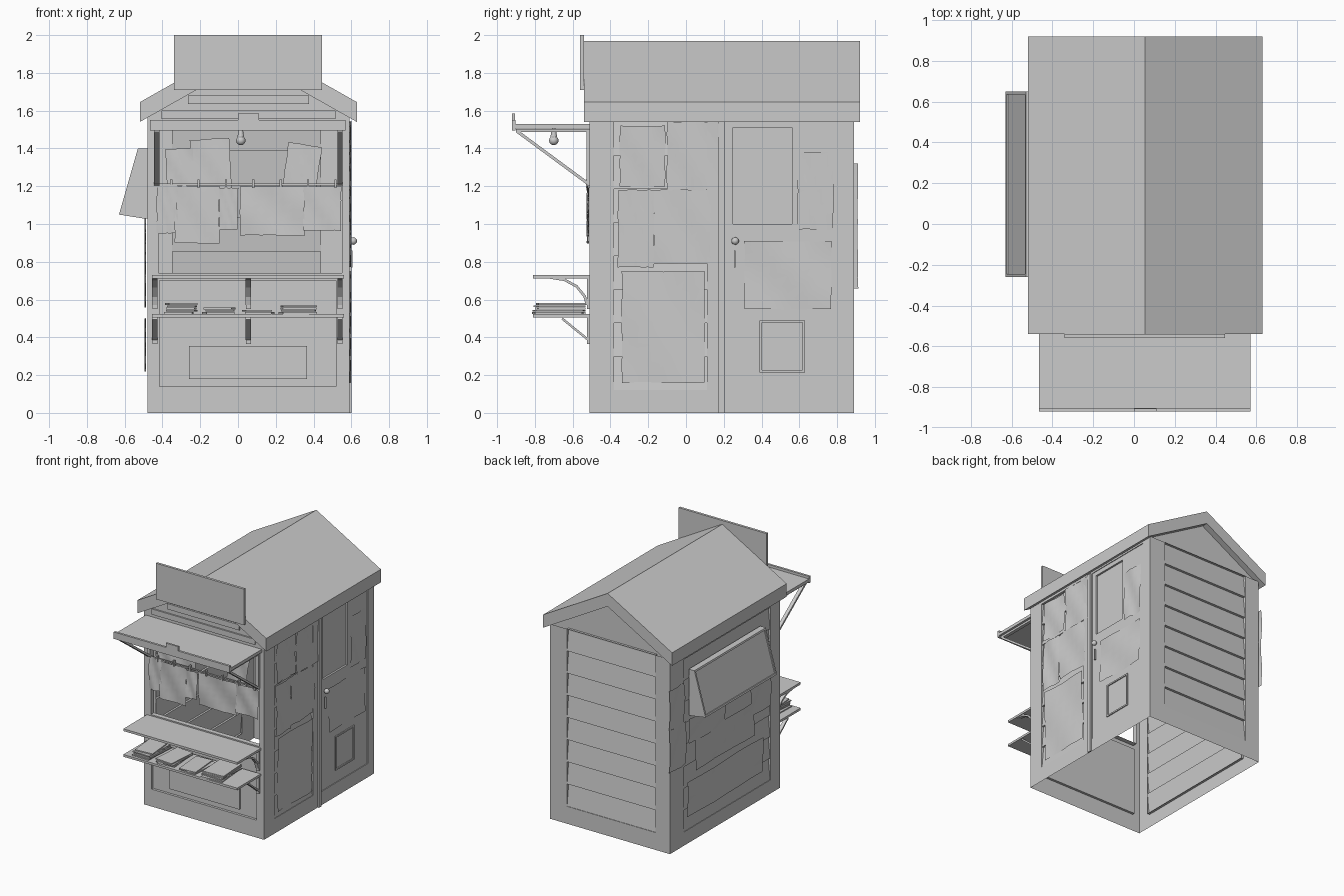
import bpy, bmesh, math, random
from mathutils import Vector

if "Cube" in bpy.data.objects:
    bpy.data.objects.remove(bpy.data.objects["Cube"])
random.seed(4)

X0, X1, Y0, Y1, CX = -0.48, 0.59, -0.51, 0.89, 0.055
# wall coordinates: (u along wall, v up, d outward)
FRONT = lambda u, v, d: (u, Y0 - d, v)
BACK = lambda u, v, d: (u, Y1 + d, v)
LEFT = lambda u, v, d: (X0 - d, u, v)
RIGHT = lambda u, v, d: (X1 + d, u, v)


def make(name, verts, faces):
    me = bpy.data.meshes.new(name)
    me.from_pydata([Vector(v) for v in verts], [], faces)
    bm = bmesh.new()
    bm.from_mesh(me)
    bmesh.ops.recalc_face_normals(bm, faces=bm.faces)
    bm.to_mesh(me)
    bm.free()
    ob = bpy.data.objects.new(name, me)
    bpy.context.collection.objects.link(ob)
    return ob


def prism(name, a, b):
    """Solid joining two matching outlines."""
    n = len(a)
    sides = [(i, (i + 1) % n, n + (i + 1) % n, n + i) for i in range(n)]
    return make(name, a + b, sides + [tuple(range(n))[::-1], tuple(range(n, 2 * n))])


def box(name, x0, x1, y0, y1, z0, z1):
    ring = lambda z: [(x0, y0, z), (x1, y0, z), (x1, y1, z), (x0, y1, z)]
    return prism(name, ring(z0), ring(z1))


def slab(name, wall, u0, u1, v0, v1, d0, d1):
    ring = lambda d: [wall(u0, v0, d), wall(u1, v0, d), wall(u1, v1, d), wall(u0, v1, d)]
    return prism(name, ring(d0), ring(d1))


def rim(name, wall, u0, u1, v0, v1, w, d):
    for i, r in enumerate([(u0, u1, v0, v0 + w), (u0, u1, v1 - w, v1),
                           (u0, u0 + w, v0 + w, v1 - w), (u1 - w, u1, v0 + w, v1 - w)]):
        slab(f"{name}_{i}", wall, *r, 0, d)


def strut(name, x, path, w=0.016, t=0.014):
    """Bar following a (y, z) path at a fixed x."""
    off = []
    for i, p in enumerate(path):
        a, b = path[max(i - 1, 0)], path[min(i + 1, len(path) - 1)]
        l = math.hypot(b[0] - a[0], b[1] - a[1])
        off.append((p[0] - (b[1] - a[1]) / l * w, p[1] + (b[0] - a[0]) / l * w))
    verts, faces = [], []
    for p, q in zip(path, off):
        verts += [(x - t, *p), (x + t, *p), (x + t, *q), (x - t, *q)]
    for k in range(0, len(verts) - 4, 4):
        faces += [(k + j, k + (j + 1) % 4, k + 4 + (j + 1) % 4, k + 4 + j) for j in range(4)]
    m = len(verts)
    make(name, verts, faces + [(0, 1, 2, 3), (m - 4, m - 3, m - 2, m - 1)])


def wall_sheet(name, wall, outer, inner, depth=0.02, boards=0):
    """Flat wall sheet with a recess: open (-1), flat (0) or lapped boards (n)."""
    (a, b, c, e), (p, q, r, s) = outer, inner
    verts = [wall(u, v, 0) for u, v in ((a, c), (b, c), (b, e), (a, e), (p, r), (q, r), (q, s), (p, s))]
    verts += [wall(u, v, -depth) for u, v in ((p, r), (q, r), (q, s), (p, s))]
    faces = []
    for i in range(4):
        j = (i + 1) % 4
        faces += [(i, j, 4 + j, 4 + i), (4 + i, 4 + j, 8 + j, 8 + i)]
    if boards == 0:
        faces.append((8, 9, 10, 11))
    h = (s - r) / max(boards, 1)
    for k in range(boards):
        n = len(verts)
        z, t = r + k * h, r + (k + 1) * h
        for v, d in ((z, -depth), (z, -0.004), (t, -depth)):
            verts += [wall(p, v, d), wall(q, v, d)]
        faces += [(n, n + 1, n + 3, n + 2), (n + 2, n + 3, n + 5, n + 4)]
    make(name, verts, faces)


def paper(name, wall, u0, u1, v0, v1, d=0.006, wave=0.006, tilt=0.0):
    """Slightly wavy sheet with uneven edges."""
    n, verts, ph = 6, [], random.uniform(0, 6)
    cu, cv = (u0 + u1) / 2, (v0 + v1) / 2
    for j in range(n + 1):
        for i in range(n + 1):
            u = (u1 - u0) * (i / n - 0.5) + random.uniform(-.003, .003)
            v = (v1 - v0) * (j / n - 0.5) + random.uniform(-.003, .003)
            w = d + wave * (1 + math.sin(ph + 1.1 * i + 0.9 * j))
            verts.append(wall(cu + u * math.cos(tilt) - v * math.sin(tilt),
                              cv + u * math.sin(tilt) + v * math.cos(tilt), w))
    faces = [(k, k + 1, k + n + 2, k + n + 1) for j in range(n) for k in range(j * (n + 1), j * (n + 1) + n)]
    ob = make(name, verts, faces)
    for f in ob.data.polygons:
        f.use_smooth = True


# walls (open underneath)
wall_sheet("back_wall", BACK, (X0, X1, 0, 1.57), (-0.35, 0.44, 0.14, 1.57), 0.025, 8)
wall_sheet("left_wall", LEFT, (Y0, Y1, 0, 1.56), (-0.39, 0.71, 0.11, 1.50), 0.02, 8)
wall_sheet("right_wall_siding", RIGHT, (Y0, 0.185, 0, 1.56), (-0.38, 0.11, 0.12, 1.54), 0.02, 8)
wall_sheet("right_wall_door", RIGHT, (0.185, Y1, 0, 1.56), (0.21, 0.81, 0.11, 1.545), 0.012, -1)
wall_sheet("front_lower_wall", FRONT, (X0, X1, 0, 0.72), (-0.415, 0.52, 0.14, 0.70), 0.02, 0)
wall_sheet("front_window_wall", FRONT, (X0, X1, 0.72, 1.56), (-0.42, 0.55, 0.74, 1.50), 0.04, -1)
slab("front_panel", FRONT, -0.26, 0.365, 0.18, 0.355, -0.02, -0.008)
for nm, y in (("front", Y0), ("back", Y1 - 0.02)):
    make(nm + "_gable", [(X0, y, 1.55), (X1, y, 1.55), (X1, y, 1.58), (CX, y, 1.88), (X0, y, 1.58)], [(0, 1, 2, 3, 4)])
for i in range(3):
    hw = 0.46 - i * 0.14
    box(f"gable_board_{i}", CX - hw, CX + hw, Y0 - 0.012, Y0, 1.555 + i * 0.08, 1.60 + i * 0.08)

# roof and sign
chevron = [(-0.52, 1.54), (CX, 1.865), (0.63, 1.54), (0.63, 1.645), (CX, 1.97), (-0.52, 1.645)]
prism("roof", [(x, -0.54, z) for x, z in chevron], [(x, 0.92, z) for x, z in chevron])
box("sign_board", -0.34, 0.445, -0.56, -0.54, 1.71, 2.0)

# door on the right side
wall_sheet("door", lambda u, v, d: RIGHT(u, v, d - 0.006), (0.21, 0.81, 0.11, 1.545), (0.25, 0.56, 1.0, 1.51), 0.015, 0)
slab("door_post", RIGHT, 0.172, 0.203, 0, 1.545, 0, 0.012)
rim("pet_flap_frame", RIGHT, 0.39, 0.63, 0.215, 0.49, 0.012, 0.008)
bpy.ops.mesh.primitive_uv_sphere_add(segments=16, ring_count=10, radius=0.02, location=(X1 + 0.02, 0.26, 0.91))
bpy.context.object.name = "door_knob"
bpy.ops.object.shade_smooth()
strut("door_handle", X1 + 0.01, [(0.262, 0.77), (0.262, 0.86)], 0.008, 0.006)

# posters on the right side
for i, r in enumerate([(-0.35, -0.11, 1.20, 1.52), (-0.10, 0.17, 1.18, 1.54), (-0.17, 0.13, 0.79, 1.18),
                       (-0.36, -0.17, 0.77, 1.18), (-0.34, 0.10, 0.16, 0.75), (0.59, 0.78, 0.97, 1.38),
                       (0.31, 0.77, 0.55, 0.91)]):
    paper(f"right_poster_{i}", RIGHT, *r, d=-0.004)

# hatch and posters on the left side
prof = [(-0.505, 1.40), (-0.53, 1.40), (-0.63, 1.05), (-0.505, 1.03)]
hatch = prism("hatch", [(x, -0.26, z) for x, z in prof], [(x, 0.65, z) for x, z in prof])
bm = bmesh.new()
bm.from_mesh(hatch.data)
bmesh.ops.inset_region(bm, faces=[f for f in bm.faces if f.normal.x < -0.8], thickness=0.02, depth=0)
face = max((f for f in bm.faces if f.normal.x < -0.8), key=lambda f: f.calc_area())
bmesh.ops.inset_region(bm, faces=[face], thickness=0.002, depth=-0.008)
bm.to_mesh(hatch.data)
bm.free()
slab("hatch_mount", LEFT, -0.26, 0.65, 1.03, 1.40, 0, 0.025)
for i, r in enumerate([(0.72, 0.91, 1.0, 1.32), (0.70, 0.91, 0.66, 1.0), (-0.28, 0.68, 0.22, 0.50),
                       (-0.17, 0.58, 0.56, 0.83), (-0.38, -0.12, 0.72, 1.0), (0.20, 0.66, 0.80, 1.0)]):
    paper(f"left_poster_{i}", LEFT, *r, wave=0.005)

# awning with struts and lamp
box("awning", -0.465, 0.57, -0.92, Y0, 1.505, 1.53)
box("awning_lip", -0.465, 0.57, -0.92, -0.902, 1.495, 1.55)
box("awning_tab", 0.0, 0.11, -0.92, -0.905, 1.55, 1.585)
for i, x in enumerate((-0.43, 0.54)):
    strut(f"awning_strut_{i}", x, [(-0.90, 1.485), (-0.52, 1.205)])
    strut(f"awning_rail_{i}", x, [(-0.90, 1.487), (-0.51, 1.487)])
    box(f"awning_leg_{i}", x - 0.014, x + 0.014, -0.528, Y0, 1.21, 1.50)
bpy.ops.mesh.primitive_uv_sphere_add(segments=16, ring_count=10, radius=0.025, location=(CX - 0.04, -0.70, 1.442))
bpy.context.object.name = "lamp_bulb"
bpy.ops.object.shade_smooth()
bpy.ops.mesh.primitive_cone_add(vertices=12, radius1=0.018, radius2=0.01, depth=0.045, location=(CX - 0.04, -0.70, 1.483))
bpy.context.object.name = "lamp_socket"

# papers hung on a rail across the window
box("paper_rail", -0.43, 0.55, -0.518, -0.51, 1.205, 1.215)
for i, r in enumerate([(-0.43, -0.32, 0.95, 1.21), (-0.335, -0.10, 0.90, 1.20), (-0.10, 0.0, 0.97, 1.19),
                       (0.01, 0.35, 0.94, 1.20), (0.345, 0.545, 0.965, 1.20)]):
    paper(f"hung_paper_{i}", FRONT, *r, d=0.004)
for i, (r, t) in enumerate([((-0.38, -0.23, 1.18, 1.40), 0.08), ((-0.25, -0.04, 1.18, 1.45), 0.03),
                            ((0.25, 0.43, 1.18, 1.42), -0.15)]):
    paper(f"inner_paper_{i}", FRONT, *r, d=-0.03, tilt=t)
for i in range(7):
    x = -0.36 + i * 0.145
    box(f"paper_clip_{i}", x, x + 0.012, -0.53, -0.508, 1.19, 1.235)

# counters and brackets
for nm, z in (("counter", 0.712), ("book_shelf", 0.505)):
    box(nm, -0.455, 0.56, -0.81, Y0, z, z + 0.018)
arc = [(-0.72 + 0.19 * math.sin(a), 0.56 + 0.15 * math.cos(a)) for a in (0.0, 0.4, 0.8, 1.2, 1.5)]
for i, x in enumerate((-0.44, CX, 0.54)):
    strut(f"counter_bracket_{i}", x, arc, 0.014)
    strut(f"shelf_bracket_{i}", x, [(-0.66, 0.495), (-0.525, 0.385)], 0.012)
    box(f"bracket_leg_{i}", x - 0.013, x + 0.013, -0.525, Y0, 0.365, 0.505)
    box(f"bracket_upper_leg_{i}", x - 0.013, x + 0.013, -0.525, Y0, 0.55, 0.712)

# newspaper piles on the lower shelf
for i, (x, w, n) in enumerate([(-0.305, 0.15, 5), (-0.105, 0.15, 3), (0.105, 0.14, 2), (0.325, 0.18, 4)]):
    for k in range(n):
        ob = box(f"newspaper_{i}_{k}", -w / 2, w / 2, -0.125, 0.125, 0, 0.009)
        ob.location = (x + random.uniform(-.012, .012), -0.67 + random.uniform(-.012, .012), 0.524 + 0.012 * k)
        ob.rotation_euler.z = random.uniform(-0.1, 0.1)
